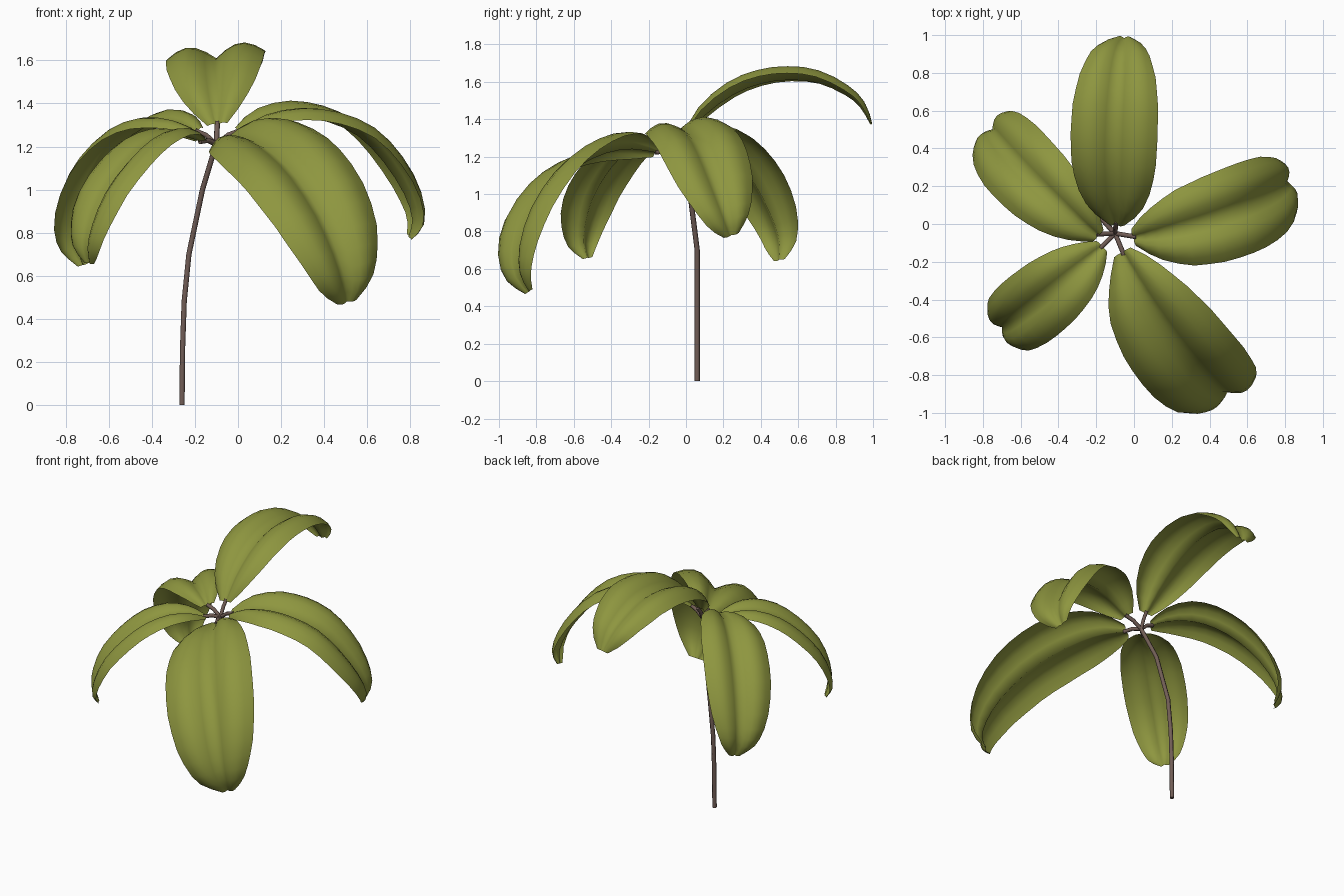
import bpy, math
from mathutils import Vector

if "Cube" in bpy.data.objects:
    bpy.data.objects.remove(bpy.data.objects["Cube"])


def material(name, rgb):
    m = bpy.data.materials.new(name)
    m.diffuse_color = (*rgb, 1)
    m.use_nodes = True
    m.node_tree.nodes["Principled BSDF"].inputs["Base Color"].default_value = m.diffuse_color
    return m


LEAF = material("olive_green", (0.27, 0.305, 0.05))
BARK = material("grey_brown", (0.165, 0.11, 0.093))
HUB = (-0.10, -0.05, 1.21)


def lerp_table(table, t):
    for (a, va), (b, vb) in zip(table, table[1:]):
        if t <= b:
            return va + (vb - va) * (t - a) / (b - a)
    return table[-1][1]


def refine(pts):
    # Catmull-Rom: one extra point between each pair
    p = [2 * pts[0] - pts[1]] + pts + [2 * pts[-1] - pts[-2]]
    out = []
    for i in range(1, len(p) - 2):
        out += [p[i], (9 * (p[i] + p[i + 1]) - p[i - 1] - p[i + 2]) / 16]
    return out + [pts[-1]]


def tube(name, pts, radius):
    cu = bpy.data.curves.new(name, 'CURVE')
    cu.dimensions = '3D'
    cu.bevel_depth = radius
    cu.bevel_resolution = 1
    cu.use_fill_caps = True
    sp = cu.splines.new('POLY')
    sp.points.add(len(pts) - 1)
    for q, c in zip(sp.points, pts):
        q.co = (*c, 1)
    cu.materials.append(BARK)
    bpy.context.collection.objects.link(bpy.data.objects.new(name, cu))


# half width along the blade, as a share of the widest point
OUTLINE = [(0, .2), (.06, .44), (.14, .68), (.24, .87), (.36, .97), (.48, 1),
           (.62, .98), (.75, .88), (.86, .70), (.94, .48), (1, .18)]


def leaf(name, base, azimuth, half, roll, bow, midrib):
    a = math.radians(azimuth)
    out = Vector((math.cos(a), math.sin(a), 0))
    left = Vector((-math.sin(a), math.cos(a), 0))
    last = len(midrib) - 1
    # midrib path, bowed sideways towards the middle
    pts = [Vector((base[0], base[1], z)) + out * r + left * (bow * math.sin(math.pi * i / last))
           for i, (r, z) in enumerate(midrib)]
    stem_end = pts[0] + (pts[1] - pts[0]) * 0.1
    pts = refine(pts)
    dist = [0]
    for p, q in zip(pts, pts[1:]):
        dist.append(dist[-1] + (q - p).length)
    n, verts, faces = 10, [], []
    for i, p in enumerate(pts):
        t = dist[i] / dist[-1]
        tan = (pts[min(i + 1, len(pts) - 1)] - pts[max(i - 1, 0)]).normalized()
        nor = tan.cross(left).normalized()
        side = nor.cross(tan)
        k = math.radians(roll) * (1 - 0.6 * t)
        s_dir = side * math.cos(k) + nor * math.sin(k)
        n_dir = nor * math.cos(k) - side * math.sin(k)
        w = half * lerp_table(OUTLINE, t)
        for j in range(n + 1):
            s = 2 * j / n - 1
            # two raised lobes with a sunken midrib
            verts.append(p + s_dir * (w * s) + n_dir * (w * 0.27 * math.sin(2.9 * abs(s))))
    for i in range(len(pts) - 1):
        for j in range(n):
            v = i * (n + 1) + j
            faces.append((v, v + n + 1, v + n + 2, v + 1))
    me = bpy.data.meshes.new(name)
    me.from_pydata(verts, [], faces)
    me.materials.append(LEAF)
    me.shade_smooth()
    bpy.context.collection.objects.link(bpy.data.objects.new(name, me))
    # leaf stalk from the hub
    hub = Vector(HUB)
    mid = (hub + stem_end) / 2 + Vector((0, 0, 0.012))
    tube(name + "_stalk", [hub, mid, stem_end], 0.0125)


# main stem
tube("stem", [(-.26, .06, 0), (-.258, .06, .25), (-.25, .06, .48), (-.228, .06, .70),
              (-.165, .022, 1.0), (-.12, -.03, 1.15), HUB], 0.014)

# leaves: base, heading, half width, roll, bow, midrib as (reach, height)
leaf("back_leaf", (-.095, 0), 87.5, .232, -8, .03,
     [(0, 1.30), (.1, 1.42), (.25, 1.53), (.4, 1.59), (.55, 1.61),
      (.7, 1.595), (.85, 1.53), (.93, 1.465), (.985, 1.375)])
leaf("right_leaf", (0, -.07), 21.5, .24, 10, -.07,
     [(0, 1.27), (.12, 1.325), (.27, 1.34), (.42, 1.315), (.57, 1.25),
      (.7, 1.13), (.81, .98), (.86, .86), (.85, .78)])
leaf("front_leaf", (-.06, -.15), -50.5, .283, 25, -.09,
     [(0, 1.22), (.15, 1.24), (.3, 1.22), (.48, 1.15), (.65, 1.04),
      (.81, .87), (.9, .7), (.92, .57), (.89, .48)])
leaf("left_front_leaf", (-.17, -.12), 218, .2, 0, .025,
     [(0, 1.22), (.1, 1.245), (.22, 1.24), (.35, 1.19), (.47, 1.1),
      (.59, .97), (.66, .83), (.68, .73), (.66, .66)])
leaf("left_back_leaf", (-.19, -.06), 133.5, .215, -14, .045,
     [(0, 1.27), (.1, 1.305), (.25, 1.305), (.4, 1.25), (.55, 1.14),
      (.68, .99), (.77, .83), (.79, .73), (.77, .65)])
